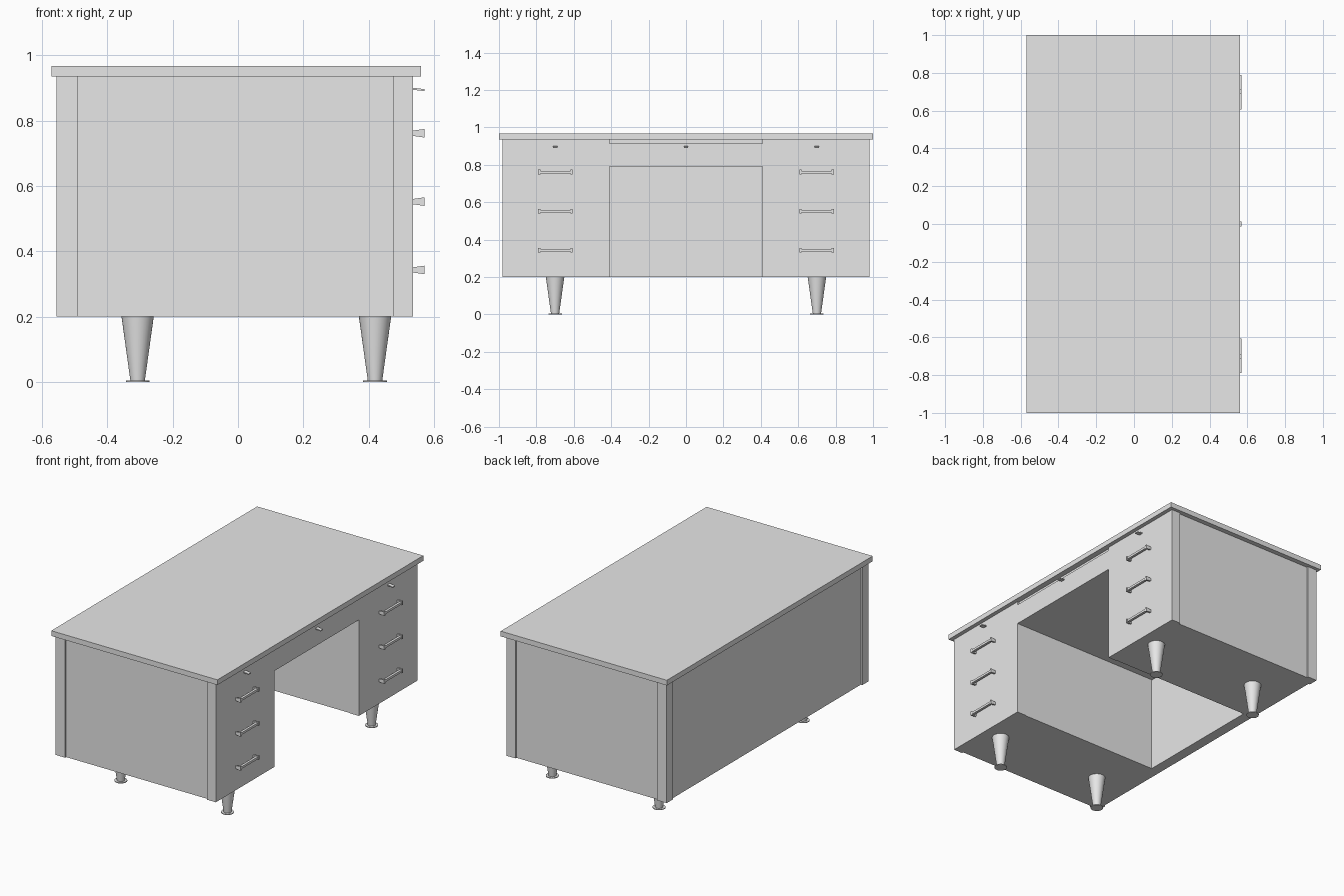
import bpy
import bmesh

old = bpy.data.objects.get("Cube")
if old:
    bpy.data.objects.remove(old, do_unlink=True)

grey = bpy.data.materials.new("plain_grey")
grey.use_nodes = True
COLOUR = (0.8, 0.8, 0.8, 1.0)
grey.diffuse_color = COLOUR
grey.node_tree.nodes["Principled BSDF"].inputs["Base Color"].default_value = COLOUR


def make_object(name, bm):
    bmesh.ops.recalc_face_normals(bm, faces=bm.faces)
    mesh = bpy.data.meshes.new(name)
    bm.to_mesh(mesh)
    bm.free()
    mesh.materials.append(grey)
    obj = bpy.data.objects.new(name, mesh)
    bpy.context.collection.objects.link(obj)
    return obj


def add_prism(bm, profile, y0, y1):
    """Extrude an x-z outline from y0 to y1."""
    verts = [bm.verts.new((x, y0, z)) for x, z in profile]
    face = bm.faces.new(verts)
    ext = bmesh.ops.extrude_face_region(bm, geom=[face])["geom"]
    moved = [v for v in ext if isinstance(v, bmesh.types.BMVert)]
    bmesh.ops.translate(bm, vec=(0, y1 - y0, 0), verts=moved)


def box(name, xs, ys, zs):
    bm = bmesh.new()
    (x0, x1), (z0, z1) = xs, zs
    add_prism(bm, [(x0, z0), (x1, z0), (x1, z1), (x0, z1)], *ys)
    return make_object(name, bm)


def span(side, a, b):
    """Mirror a y range to the chosen side."""
    return tuple(sorted((side * a, side * b)))


BACK, FRONT = -0.555, 0.535
BOTTOM, TOP = 0.2, 0.935
OUTER, INNER = 0.98, 0.41
RECESS = 0.01

# Top and modesty panel
box("desk_top", (-0.57, 0.56), (-1, 1), (TOP, 0.967))
box("back_panel", (BACK + RECESS, -0.48), (-0.93, 0.93), (BOTTOM, TOP))

# Centre drawer
box("centre_drawer_body", (-0.48, FRONT - 0.01), (-INNER, INNER), (0.79, TOP))
box("centre_drawer_front", (0.475, FRONT), (-INNER, INNER), (0.79, 0.915))


def pull_tab(name, y):
    bm = bmesh.new()
    profile = [(FRONT, 0.894), (0.57, 0.89), (0.57, 0.896), (FRONT, 0.9)]
    add_prism(bm, profile, y - 0.012, y + 0.012)
    make_object(name, bm)


def bar_handle(name, y, z):
    bm = bmesh.new()
    # Flared end brackets
    bracket = [(FRONT, z - 0.008), (0.57, z - 0.013), (0.57, z + 0.013), (FRONT, z + 0.008)]
    for side in (-1, 1):
        add_prism(bm, bracket, *span(1, y + side * 0.081, y + side * 0.092))
    # Grip between them
    grip = [(0.553, z - 0.007), (0.568, z - 0.007), (0.568, z + 0.007), (0.553, z + 0.007)]
    add_prism(bm, grip, y - 0.081, y + 0.081)
    make_object(name, bm)


def leg(name, x, y):
    # Tapered leg on a thin round foot
    bm = bmesh.new()
    for r0, r1, z0, z1 in ((0.022, 0.05, 0.004, 0.205), (0.036, 0.036, 0, 0.005)):
        made = bmesh.ops.create_cone(bm, cap_ends=True, segments=32,
                                     radius1=r0, radius2=r1, depth=z1 - z0)
        bmesh.ops.translate(bm, vec=(x, y, (z0 + z1) / 2), verts=made["verts"])
    obj = make_object(name, bm)
    bpy.ops.object.select_all(action="DESELECT")
    obj.select_set(True)
    bpy.context.view_layer.objects.active = obj
    bpy.ops.object.shade_smooth_by_angle()


pull_tab("centre_pull_tab", 0)

# Two matching pedestals
for side, label in ((-1, "right"), (1, "left")):
    box(label + "_pedestal_body", (-0.5, 0.48),
        span(side, INNER + 0.003, OUTER - RECESS), (BOTTOM, TOP))
    box(label + "_pedestal_front", (0.475, FRONT),
        span(side, INNER, OUTER), (BOTTOM, TOP))
    box(label + "_back_post", (BACK, -0.49),
        span(side, 0.92, OUTER), (BOTTOM, TOP))
    pull_tab(label + "_pull_tab", side * 0.7)
    for level, z in (("lower", 0.343), ("middle", 0.552), ("upper", 0.761)):
        bar_handle(f"{label}_{level}_handle", side * 0.698, z)
    leg(label + "_back_leg", -0.307, side * 0.7)
    leg(label + "_front_leg", 0.419, side * 0.7)
